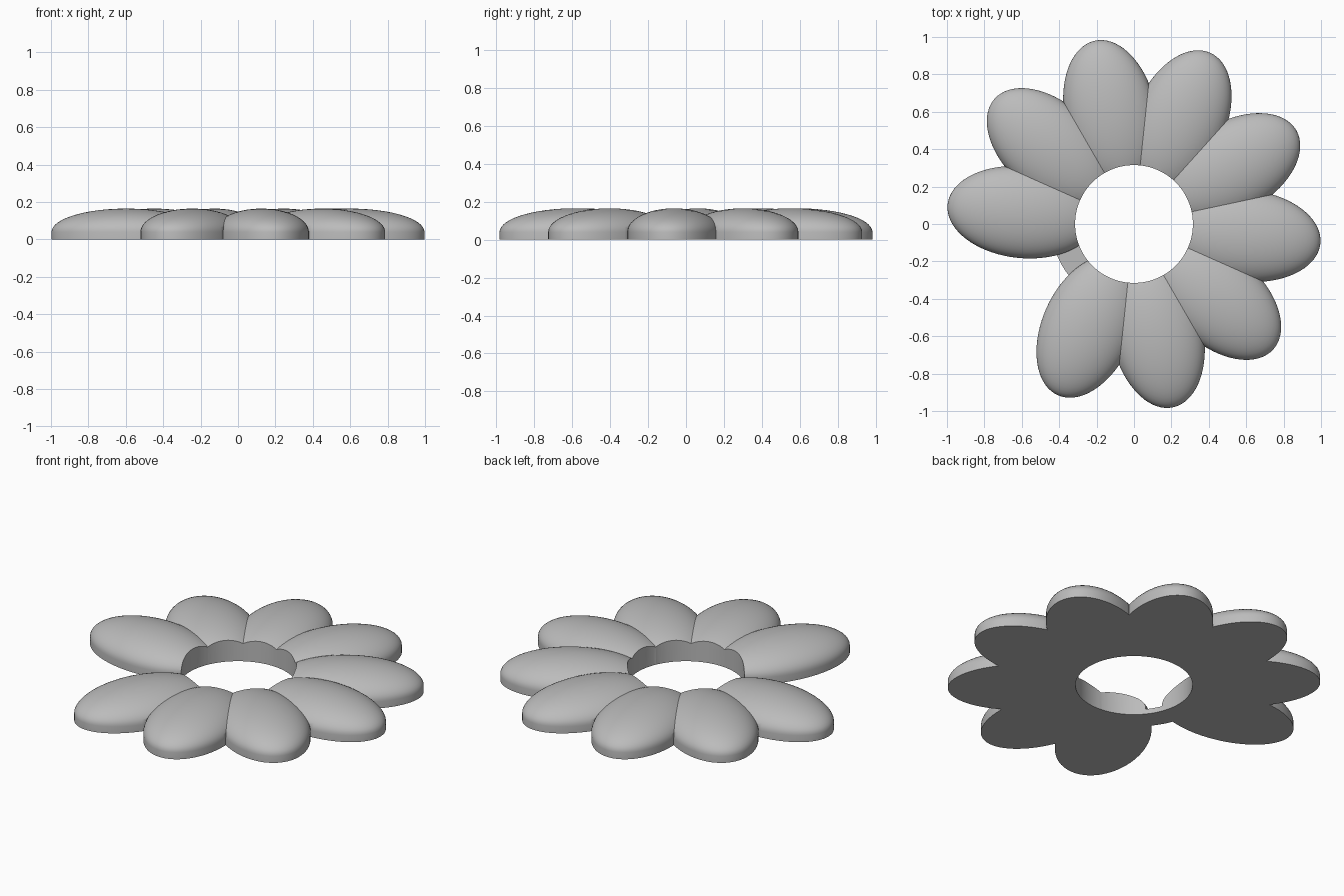
import bpy, bmesh
from math import sin, cos, pi, radians
from mathutils import Matrix, Vector

SLOTS = 10               # one slot is left empty
STEP = 2 * pi / SLOTS
FIRST = radians(-114)
HOLE = 0.315
WALL, DOME = 0.04, 0.125
SEG, RINGS = 72, 14

cube = bpy.data.objects.get("Cube")
if cube:
    bpy.data.objects.remove(cube, do_unlink=True)

grey = bpy.data.materials.new("plain_grey")
grey.use_nodes = True
grey.diffuse_color = (0.5, 0.5, 0.5, 1)
grey.node_tree.nodes["Principled BSDF"].inputs["Base Color"].default_value = (0.5, 0.5, 0.5, 1)


def make_object(name, bm):
    bmesh.ops.recalc_face_normals(bm, faces=bm.faces)
    mesh = bpy.data.meshes.new(name)
    bm.to_mesh(mesh)
    bm.free()
    mesh.materials.append(grey)
    obj = bpy.data.objects.new(name, mesh)
    bpy.context.collection.objects.link(obj)
    return obj


def activate(obj):
    bpy.ops.object.select_all(action='DESELECT')
    obj.select_set(True)
    bpy.context.view_layer.objects.active = obj


def petal_mesh(angle, trim_sides):
    """Half ellipsoid on a short upright wall, trimmed along its radial seams."""
    bm = bmesh.new()
    profile = [(1, 0)]
    profile += [(cos(t), WALL + DOME * sin(t))
                for t in (i / RINGS * radians(86) for i in range(RINGS + 1))]
    loops = []
    for scale, z in profile:
        loops.append([bm.verts.new((0.602 + 0.4 * scale * cos(a), 0.245 * scale * sin(a), z))
                      for a in (2 * pi * k / SEG for k in range(SEG))])
    for low, high in zip(loops, loops[1:]):
        for k in range(SEG):
            n = (k + 1) % SEG
            bm.faces.new((low[k], low[n], high[n], high[k]))
    bm.faces.new(loops[0][::-1])
    bm.faces.new(loops[-1])
    for side in trim_sides:
        normal = Vector((-sin(STEP / 2), side * cos(STEP / 2), 0))
        bmesh.ops.bisect_plane(bm, geom=bm.verts[:] + bm.edges[:] + bm.faces[:],
                               plane_co=(0, 0, 0), plane_no=normal, clear_outer=True)
        bmesh.ops.holes_fill(bm, edges=[e for e in bm.edges if e.is_boundary], sides=0)
    bm.transform(Matrix.Rotation(angle, 4, 'Z'))
    return bm


# Cutter for the round centre opening
bm = bmesh.new()
bmesh.ops.create_cone(bm, cap_ends=True, segments=120, radius1=HOLE, radius2=HOLE, depth=1)
cutter = make_object("centre_cutter", bm)
cutter.hide_render = True

# Petals around the opening
for i in range(SLOTS - 1):
    sides = [s for s, keep in ((-1, i > 0), (1, i < SLOTS - 2)) if keep]
    petal = make_object(f"petal_{i + 1}", petal_mesh(FIRST + i * STEP, sides))
    activate(petal)
    cut = petal.modifiers.new("opening", 'BOOLEAN')
    cut.operation = 'DIFFERENCE'
    cut.solver = 'EXACT'
    cut.object = cutter
    bpy.ops.object.modifier_apply(modifier=cut.name)
    bpy.ops.object.shade_smooth_by_angle(angle=radians(35))

bpy.data.objects.remove(cutter, do_unlink=True)

# Thin curved web bridging the empty slot
bm = bmesh.new()
middle, spread, steps = FIRST - STEP, radians(18), 12
sections = []
for i in range(steps + 1):
    a = middle - spread + 2 * spread * i / steps
    sections.append([bm.verts.new((r * cos(a), r * sin(a), z))
                     for r, z in ((HOLE, 0), (0.444, 0), (0.444, 0.03), (HOLE, 0.03))])
for s, t in zip(sections, sections[1:]):
    for k in range(4):
        n = (k + 1) % 4
        bm.faces.new((s[k], s[n], t[n], t[k]))
bm.faces.new(sections[0])
bm.faces.new(sections[-1][::-1])
web = make_object("base_web", bm)
activate(web)
bpy.ops.object.shade_smooth_by_angle(angle=radians(35))
